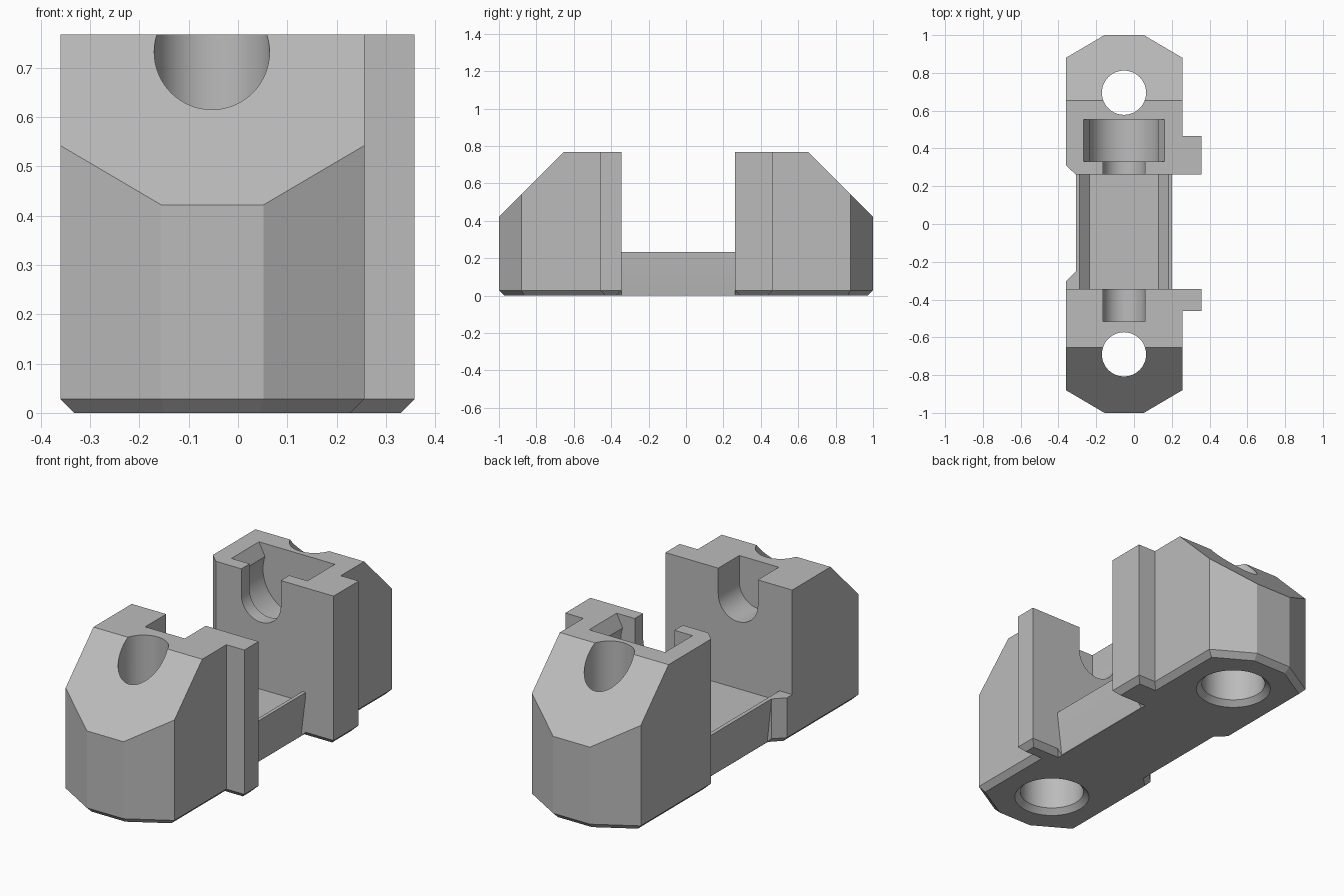
import bpy, bmesh, math
from math import radians

cube = bpy.data.objects.get("Cube")
if cube:
    bpy.data.objects.remove(cube, do_unlink=True)

CX = -0.053       # centre line of the holes and slots
TOP = 0.767
AXIS_Z = 0.635    # height of the shaft axis
CHAMFER = 0.028

grey = bpy.data.materials.new("plain grey")
grey.use_nodes = True
colour = (0.5, 0.5, 0.5, 1)
grey.diffuse_color = colour
grey.node_tree.nodes["Principled BSDF"].inputs["Base Color"].default_value = colour


def make_object(name, bm):
    bmesh.ops.recalc_face_normals(bm, faces=bm.faces)
    mesh = bpy.data.meshes.new(name)
    bm.to_mesh(mesh)
    bm.free()
    obj = bpy.data.objects.new(name, mesh)
    bpy.context.collection.objects.link(obj)
    mesh.materials.append(grey)
    return obj


def extrude(points, vector):
    bm = bmesh.new()
    face = bm.faces.new([bm.verts.new(p) for p in points])
    new = bmesh.ops.extrude_face_region(bm, geom=[face])["geom"]
    bmesh.ops.translate(bm, vec=vector, verts=[g for g in new if isinstance(g, bmesh.types.BMVert)])
    return bm


def cut(body, bm):
    cutter = make_object("cutter", bm)
    cutter.hide_render = True
    mod = body.modifiers.new("cut", "BOOLEAN")
    mod.operation = "DIFFERENCE"
    mod.solver = "EXACT"
    mod.object = cutter
    bpy.context.view_layer.objects.active = body
    bpy.ops.object.modifier_apply(modifier=mod.name)
    bpy.data.objects.remove(cutter, do_unlink=True)


def cut_along_y(body, profile, y0, y1):
    cut(body, extrude([(x, y0, z) for x, z in profile], (0, y1 - y0, 0)))


def cut_lathe(body, profile, x, y, steps=64):
    # Stepped round cutter: stacked rings of (radius, height)
    bm = bmesh.new()
    rings = []
    for r, z in profile:
        rings.append([bm.verts.new((x + r * math.cos(2 * math.pi * i / steps),
                                    y + r * math.sin(2 * math.pi * i / steps), z))
                      for i in range(steps)])
    for a, b in zip(rings, rings[1:]):
        for i in range(steps):
            j = (i + 1) % steps
            bm.faces.new((a[i], a[j], b[j], b[i]))
    bm.faces.new(rings[0])
    bm.faces.new(rings[-1])
    cut(body, bm)


def round_bottom(radius, start, steps=32):
    # Arc sweeping under the shaft axis, from the left to the right
    a0, a1 = radians(180 - start), radians(360 + start)
    return [(CX + radius * math.cos(a0 + (a1 - a0) * i / steps),
             AXIS_Z + radius * math.sin(a0 + (a1 - a0) * i / steps)) for i in range(steps + 1)]


# Whole footprint, with side tabs and the narrow bridge
right = [(0.052, -1), (0.256, -0.88), (0.256, -0.46), (0.358, -0.46), (0.358, -0.345),
         (0.2, -0.345), (0.2, 0.262), (0.358, 0.262), (0.358, 0.465), (0.256, 0.465),
         (0.256, 0.88), (0.052, 1)]
left = [(-0.156, 1), (-0.36, 0.88), (-0.36, 0.31), (-0.308, 0.262),
        (-0.308, -0.25), (-0.36, -0.302), (-0.36, -0.88), (-0.156, -1)]
bm = extrude([(x, y, 0) for x, y in right + left], (0, 0, TOP))
rim = [e for e in bm.edges if all(v.co.z < 0.001 for v in e.verts)]
bmesh.ops.bevel(bm, geom=rim, offset=CHAMFER, segments=1, affect="EDGES")
body = make_object("shaft_bracket", bm)

# Gap above the bridge, and its shallow tray
cut_along_y(body, [(-0.6, 0.232), (0.6, 0.232), (0.6, 1), (-0.6, 1)], -0.345, 0.262)
cut_along_y(body, [(CX - 0.183, 0.18), (CX + 0.183, 0.18), (CX + 0.248, 0.245),
                   (CX - 0.248, 0.245)], -0.345, 0.262)

# Undercut bridge sides
for side, y0 in ((1, -0.345), (-1, -0.25)):
    cut_along_y(body, [(CX + side * 0.255, 0.232), (CX + side * 0.225, -0.01),
                       (CX + side * 0.32, -0.01), (CX + side * 0.32, 0.232)]
                if side > 0 else
                [(CX - 0.257, 0.232), (CX - 0.23, -0.01), (CX - 0.3, -0.01), (CX - 0.3, 0.232)],
                y0, 0.262)

# Sloped ends
for s in (-1, 1):
    slope = [(-0.6, s * 0.555, 0.867), (-0.6, s * 1.1, 0.322), (-0.6, s * 1.1, 0.867)]
    cut(body, extrude(slope, (1.2, 0, 0)))

# Screw holes, wider below, with a chamfered mouth
for y in (-0.69, 0.695):
    cut_lathe(body, [(0.202, -0.02), (0.155, 0.027), (0.155, 0.25), (0.117, 0.25), (0.117, 1)], CX, y)

# Shaft slots in both blocks
slot = round_bottom(0.112, 0) + [(CX + 0.112, 1), (CX - 0.112, 1)]
cut_along_y(body, slot, -0.515, -0.3)
cut_along_y(body, slot, 0.2, 0.4)

# Bearing pocket in the back block, flared at the top
pocket = round_bottom(0.192, 20) + [(CX + 0.215, TOP), (CX + 0.215, 0.9),
                                    (CX - 0.215, 0.9), (CX - 0.215, TOP)]
cut_along_y(body, pocket, 0.33, 0.552)

# Crisp edges, smooth bores
bpy.ops.object.select_all(action="DESELECT")
body.select_set(True)
bpy.context.view_layer.objects.active = body
bpy.ops.object.shade_smooth_by_angle(angle=radians(20))
